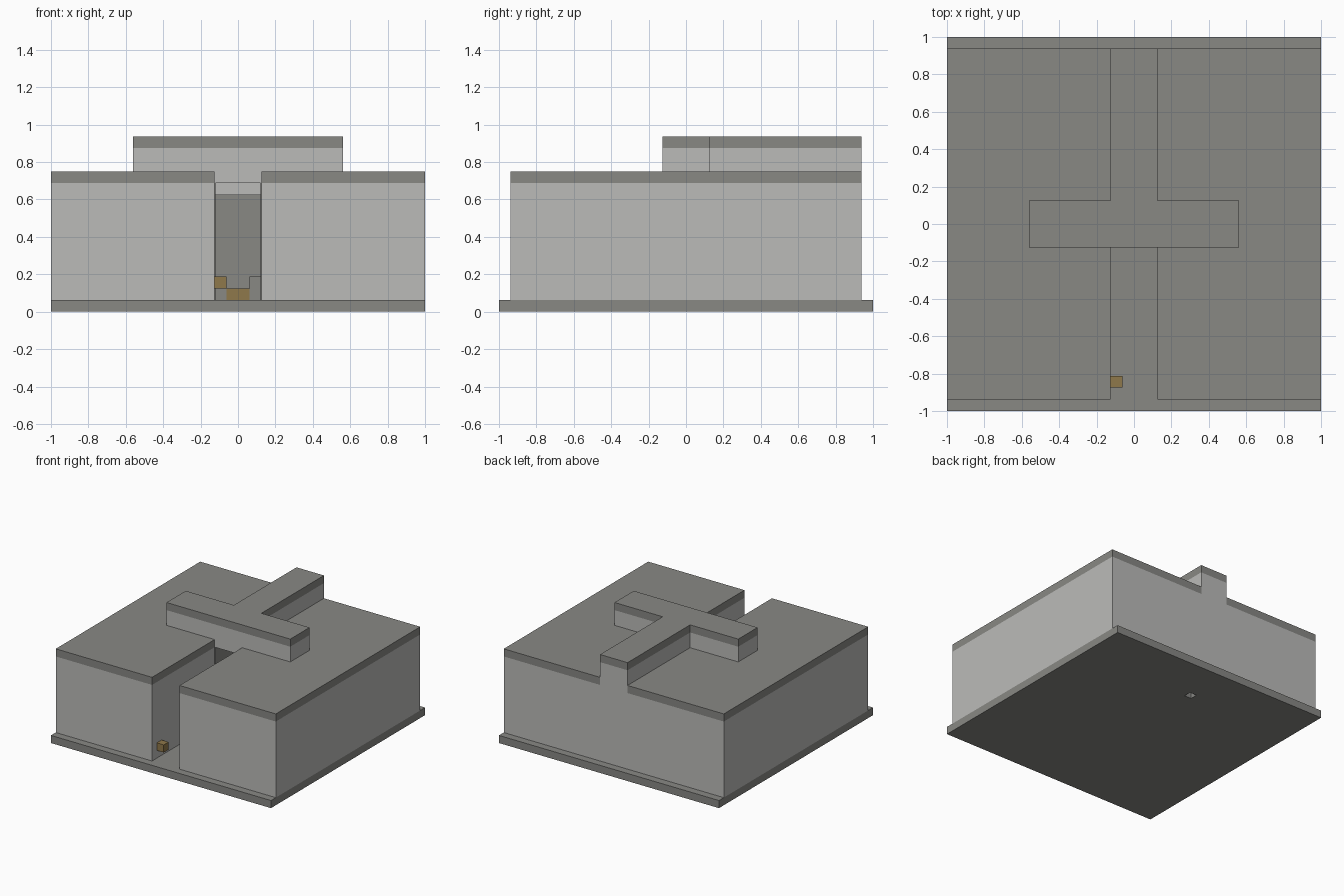
import bpy

cube = bpy.data.objects.get("Cube")
if cube:
    bpy.data.objects.remove(cube, do_unlink=True)

U = 1 / 16  # building module


def material(name, rgb):
    mat = bpy.data.materials.new(name)
    mat.use_nodes = True
    color = (*rgb, 1)
    mat.diffuse_color = color
    for node in mat.node_tree.nodes:
        if node.type == "BSDF_PRINCIPLED":
            node.inputs["Base Color"].default_value = color
            node.inputs["Roughness"].default_value = 0.9
    return mat


light = material("light_stone", (0.497, 0.497, 0.485))
dark = material("dark_stone", (0.246, 0.246, 0.231))
wood = material("brown_wood", (0.275, 0.188, 0.069))


def box(name, x, y, z, mat):
    """Box from (min, max) ranges given in modules."""
    spans = [(lo * U, hi * U) for lo, hi in (x, y, z)]
    bpy.ops.mesh.primitive_cube_add(size=1)
    obj = bpy.context.object
    obj.name = name
    for v in obj.data.vertices:
        v.co = [lo if c < 0 else hi for c, (lo, hi) in zip(v.co, spans)]
    obj.data.materials.append(mat)
    return obj


def pair(name, x, y, z, mat):
    """Box on the left side and its mirror on the right."""
    box("left_" + name, x, y, z, mat)
    box("right_" + name, (-x[1], -x[0]), y, z, mat)


# Floor slab with a small drain hole
base = box("base_slab", (-16, 16), (-16, 16), (0, 1), dark)
hole = box("drain_cutter", (-1, 0), (9.5, 10.5), (-1, 2), dark)
hole.hide_render = True
hole.hide_set(True)
cut = base.modifiers.new("drain_hole", "BOOLEAN")
cut.operation = "DIFFERENCE"
cut.solver = "EXACT"
cut.object = hole

# Two main blocks with dark roof courses, leaving a passage between them
pair("block", (2, 16), (-15, 15), (1, 11), light)
pair("roof", (2, 16), (-15, 15), (11, 12), dark)

# Raised T-shaped ridge: cross bar, stem, and dark coping
box("cross_bar", (-9, 9), (-2, 2), (12, 14), light)
box("cross_bar_lintel", (-2, 2), (-2, 2), (11, 12), light)
box("cross_bar_coping", (-9, 9), (-2, 2), (14, 15), dark)
box("ridge_stem", (-2, 2), (2, 15), (10, 14), light)
box("ridge_stem_coping", (-2, 2), (2, 15), (14, 15), dark)
box("back_wall", (-2, 2), (14, 15), (1, 10), light)

# Dark lining of the covered tunnel
pair("tunnel_lining", (1.92, 2), (-2, 14), (1, 10), dark)
pair("entrance_lining", (1.92, 2), (-2, 2), (10, 11), dark)
box("tunnel_end_lining", (-1.92, 1.92), (13.9, 14), (1, 10), dark)

# Bench at the end of the tunnel
pair("bench_arm", (1, 1.92), (11, 13.9), (1, 3), dark)
box("bench_seat", (-1, 1), (11, 13.9), (1, 2), wood)

# Small wooden block on the passage wall
box("wall_button", (-2, -1), (-14, -13), (2, 3), wood)
